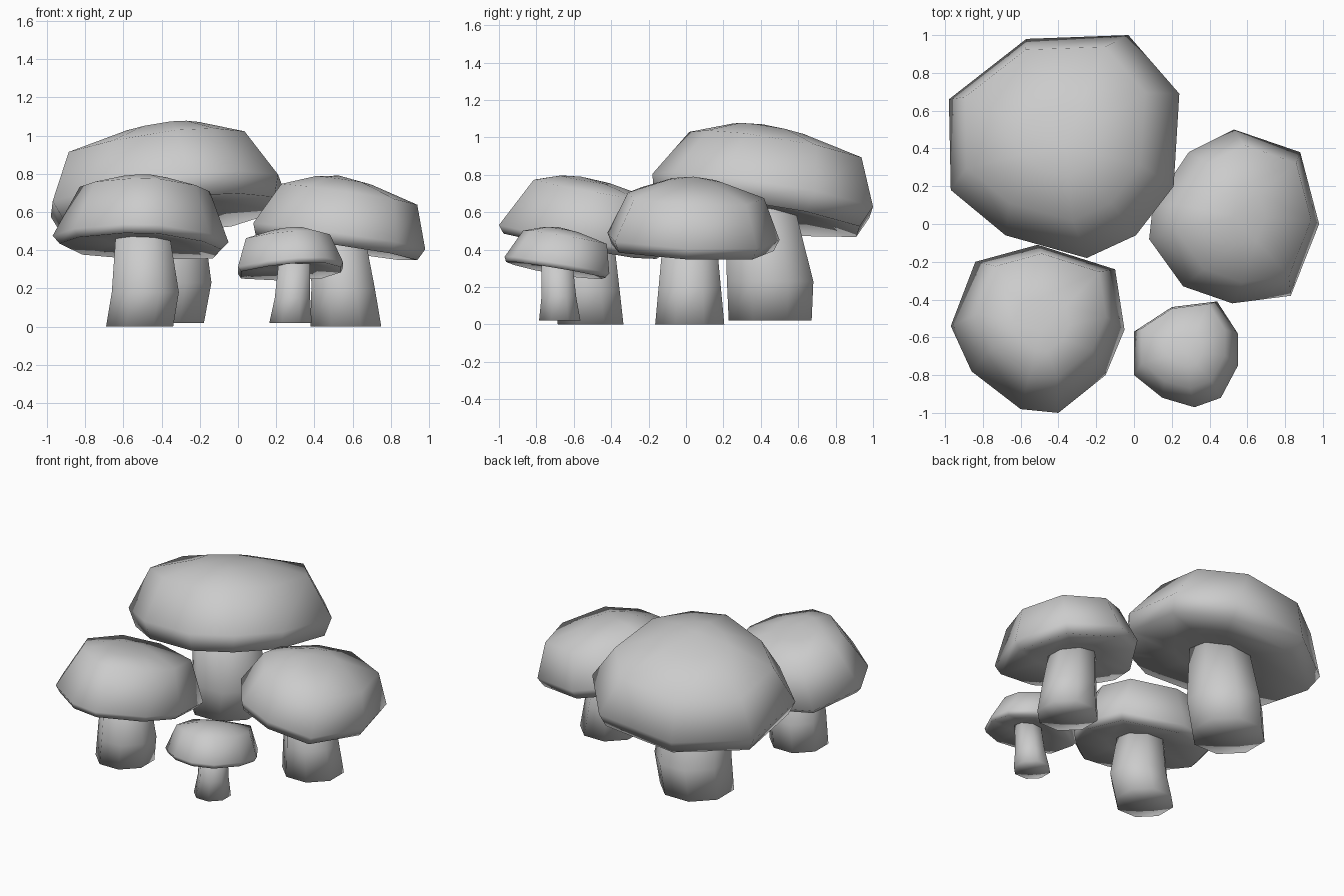
import bpy
import bmesh
import math

cube = bpy.data.objects.get("Cube")
if cube:
    bpy.data.objects.remove(cube, do_unlink=True)

# One plain clay-grey colour for everything
grey = bpy.data.materials.new("clay_grey")
grey.use_nodes = True
colour = (0.6, 0.6, 0.6, 1)
grey.diffuse_color = colour
grey.node_tree.nodes["Principled BSDF"].inputs["Base Color"].default_value = colour


def skin_rings(name, rings, bottom, top):
    """Join matching rings of points, listed from the lowest, and close both ends with a fan."""
    bm = bmesh.new()
    loops = [[bm.verts.new(point) for point in ring] for ring in rings]
    count = len(loops[0])
    low, high = bm.verts.new(bottom), bm.verts.new(top)
    for i in range(count):
        j = (i + 1) % count
        for under, over in zip(loops, loops[1:]):
            bm.faces.new((under[i], under[j], over[j], over[i]))
        bm.faces.new((low, loops[0][j], loops[0][i]))
        bm.faces.new((high, loops[-1][i], loops[-1][j]))
    bmesh.ops.recalc_face_normals(bm, faces=bm.faces)
    for face in bm.faces:
        face.smooth = True
    mesh = bpy.data.meshes.new(name)
    bm.to_mesh(mesh)
    bm.free()
    mesh.materials.append(grey)
    bpy.context.collection.objects.link(bpy.data.objects.new(name, mesh))


def make_cap(name, outline, centre, slope, heights, lip_scale, shoulder_scale):
    """Leaning cap: every level is the rim outline, scaled, shifted and tilted."""
    cx, cy = centre
    sx, sy = slope
    lip, rim, shoulder, apex = heights

    def place(dx, dy, z, lean):
        shift = lean * (z - rim)
        return (cx + dx - shift * sx, cy + dy - shift * sy, z + dx * sx + dy * sy)

    crown = shoulder + 0.75 * (apex - shoulder)
    levels = [
        (0.45, lip + 0.03, 1.6),            # hollow underside
        (lip_scale, lip, 1.6),              # lower lip
        (1.0, rim, 1.6),                    # widest rim
        (shoulder_scale, shoulder, 1.6),    # shoulder
        (0.32, crown, 0.5),                 # crown
    ]
    rings = [[place((x - cx) * s, (y - cy) * s, z, lean) for x, y in outline]
             for s, z, lean in levels]
    skin_rings(name, rings, place(0, 0, lip + 0.03, 1.6), place(0, 0, apex, 0))


def make_stem(name, levels, sides=8):
    """Chunky stem through levels of (x, y, z, radius)."""
    rings = []
    for x, y, z, radius in levels:
        angles = [math.tau * (i + 0.5) / sides for i in range(sides)]
        rings.append([(x + radius * math.cos(a), y + radius * math.sin(a), z) for a in angles])
    skin_rings(name, rings, levels[0][:3], levels[-1][:3])


# Large mushroom at the back
make_cap("large_cap",
         [(-.98, .66), (-.97, .18), (-.68, -.06), (-.25, -.18), (.01, -.06),
          (.21, .2), (.24, .69), (-.03, 1), (-.57, .98)],
         (-.37, .41), (.12, -.17), (.58, .69, .94, 1.07), .93, .78)
make_stem("large_stem",
          [(-.4, .45, .02, .24), (-.37, .45, .23, .25), (-.38, .39, .65, .2)])

# Medium mushroom at the front right
make_cap("front_cap",
         [(-.97, -.54), (-.86, -.78), (-.6, -.98), (-.4, -1), (-.15, -.8),
          (-.05, -.56), (-.1, -.24), (-.51, -.11), (-.84, -.2)],
         (-.49, -.56), (-.04, -.17), (.42, .46, .72, .79), .92, .74)
make_stem("front_stem",
          [(-.515, -.51, 0, .19), (-.485, -.53, .18, .19), (-.5, -.53, .5, .15)])

# Medium mushroom on the left
make_cap("left_cap",
         [(.08, -.08), (.26, -.33), (.52, -.42), (.83, -.38), (.98, 0),
          (.88, .38), (.53, .5), (.29, .38), (.1, .1)],
         (.53, .04), (-.15, -.04), (.41, .47, .69, .79), .94, .79)
make_stem("left_stem",
          [(.565, .02, 0, .2), (.55, .02, .2, .18), (.52, .02, .5, .15)])

# Small mushroom at the front
make_cap("small_cap",
         [(0, -.57), (0, -.8), (.15, -.92), (.32, -.97), (.46, -.92),
          (.55, -.75), (.55, -.58), (.44, -.41), (.2, -.44)],
         (.28, -.68), (.06, -.17), (.285, .31, .46, .52), .95, .8)
make_stem("small_stem",
          [(.275, -.675, .02, .12), (.285, -.68, .15, .1), (.295, -.69, .33, .09)])
